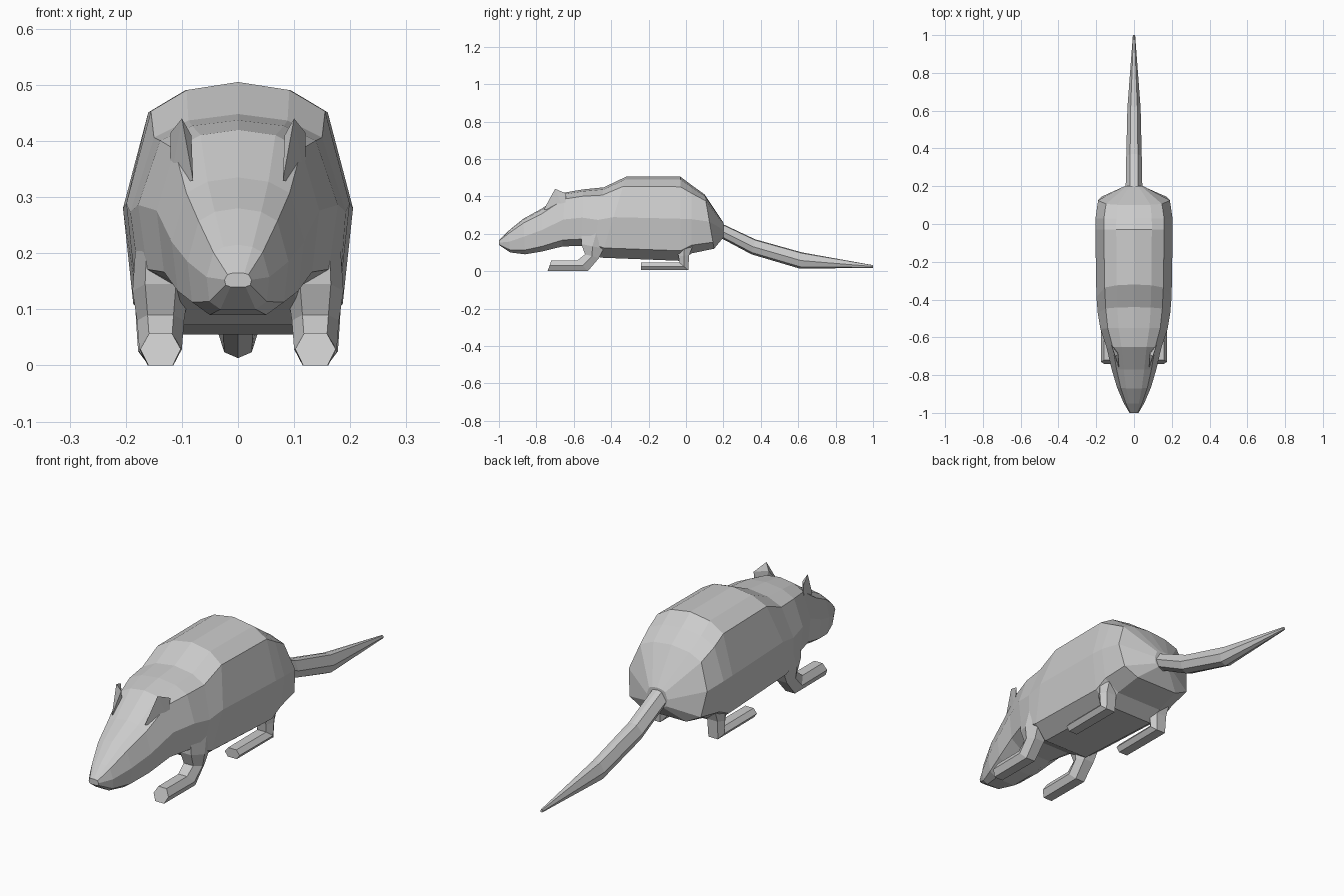
import bpy, bmesh


def finish(name, bm):
    bmesh.ops.recalc_face_normals(bm, faces=bm.faces)
    mesh = bpy.data.meshes.new(name)
    bm.to_mesh(mesh)
    bm.free()
    obj = bpy.data.objects.new(name, mesh)
    bpy.context.collection.objects.link(obj)
    return obj


def loft(name, half, rings, x0=0.0):
    """Skin rings (y_low, z_low, y_high, z_high, half_width).
    half: one side of the section, (width fraction, height fraction)."""
    section = half + [(-w, t) for w, t in reversed(half) if w > 0]
    bm = bmesh.new()
    loops = []
    for yl, zl, yh, zh, hw in rings:
        loops.append([bm.verts.new((x0 + w * hw, yl + (yh - yl) * t, zl + (zh - zl) * t))
                      for w, t in section])
    n = len(section)
    for a, b in zip(loops, loops[1:]):
        for i in range(n):
            j = (i + 1) % n
            bm.faces.new((a[i], a[j], b[j], b[i]))
    bm.faces.new(loops[0])
    bm.faces.new(loops[-1])
    return finish(name, bm)


# Body and head in one skin, nose to rump
loft("body", [(0, 1), (.46, .967), (.78, .88), (1, .5), (.91, .12), (.56, 0)], [
    (-1.0, .14, -1.0, .165, .024),
    (-.94, .10, -.95, .215, .056),
    (-.86, .09, -.87, .28, .09),
    (-.77, .105, -.77, .335, .118),
    (-.66, .132, -.65, .42, .145),
    (-.56, .135, -.55, .437, .178),
    (-.50, .10, -.44, .448, .192),
    (-.455, .072, -.32, .505, .199),
    (-.03, .055, -.03, .505, .205),
    (.03, .095, .03, .46, .204),
    (.15, .12, .10, .41, .19),
    (.20, .18, .20, .26, .05),
])

# Tail, drooping and tapering to a point
loft("tail", [(0, 1), (.5, .95), (1, .5), (.7, .12), (0, 0)], [
    (.14, .18, .16, .27, .045),
    (.20, .17, .20, .25, .044),
    (.35, .09, .37, .17, .041),
    (.61, .013, .62, .10, .035),
    (1.0, .018, 1.0, .032, .006),
])

# Legs and ears on both sides
leg_section = [(.55, 1), (1, .5), (.6, 0)]
for side, label in ((1, "left"), (-1, "right")):
    loft("front_leg_" + label, leg_section, [
        (-.74, 0, -.72, .058, .036),
        (-.525, 0, -.58, .058, .038),
        (-.465, .07, -.54, .09, .042),
        (-.44, .12, -.56, .145, .05),
        (-.40, .19, -.56, .22, .045),
    ], side * .138)
    loft("hind_leg_" + label, leg_section, [
        (-.24, .005, -.24, .045, .036),
        (.012, .005, -.035, .045, .038),
        (.017, .085, -.04, .08, .042),
        (.05, .17, -.06, .17, .045),
    ], side * .14)
    bm = bmesh.new()
    for x, y, z in ((.08, -.76, .33), (.10, -.70, .44), (.12, -.64, .415),
                    (.122, -.65, .32), (.083, -.69, .41), (.09, -.67, .33)):
        bm.verts.new((x * side, y, z))
    bmesh.ops.convex_hull(bm, input=bm.verts)
    finish("ear_" + label, bm)
